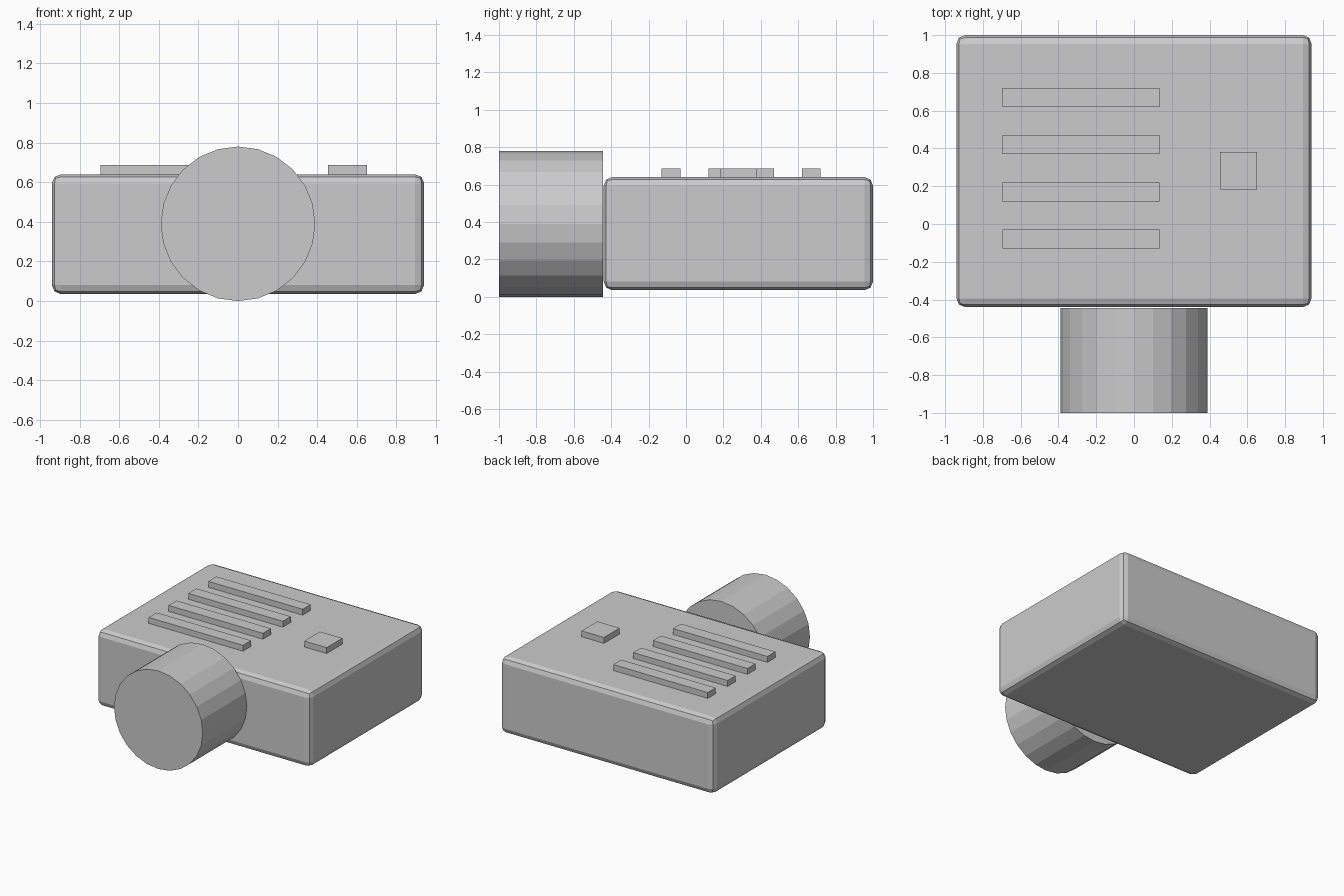
import bpy
import math

if "Cube" in bpy.data.objects:
    bpy.data.objects.remove(bpy.data.objects["Cube"])

grey = bpy.data.materials.new("plain_grey")
grey.diffuse_color = (0.6, 0.6, 0.6, 1)
grey.use_nodes = True
grey.node_tree.nodes["Principled BSDF"].inputs["Base Color"].default_value = grey.diffuse_color


def box(name, x, y, z):
    """Box spanning the given (min, max) ranges."""
    spans = (x, y, z)
    bpy.ops.mesh.primitive_cube_add(size=1, location=[(a + b) / 2 for a, b in spans])
    ob = bpy.context.object
    ob.name = name
    ob.scale = [b - a for a, b in spans]
    bpy.ops.object.transform_apply(location=False, rotation=False, scale=True)
    ob.data.materials.append(grey)
    return ob


# Main body with softly rounded edges
body = box("body", (-0.94, 0.94), (-0.44, 1.0), (0.035, 0.64))
bevel = body.modifiers.new("rounded_edges", 'BEVEL')
bevel.width = 0.046
bevel.segments = 2

# Lens barrel on the front
bpy.ops.mesh.primitive_cylinder_add(vertices=24, radius=0.39, depth=0.555,
                                    location=(0, -0.7225, 0.39),
                                    rotation=(math.pi / 2, 0, 0))
lens = bpy.context.object
lens.name = "lens_barrel"
lens.data.materials.append(grey)

# Row of raised vent bars on top
for i in range(4):
    y = -0.08 + 0.25 * i
    box(f"vent_bar_{i + 1}", (-0.695, 0.135), (y - 0.05, y + 0.05), (0.59, 0.687))

# Square button on top
box("button", (0.455, 0.652), (0.183, 0.38), (0.59, 0.687))
